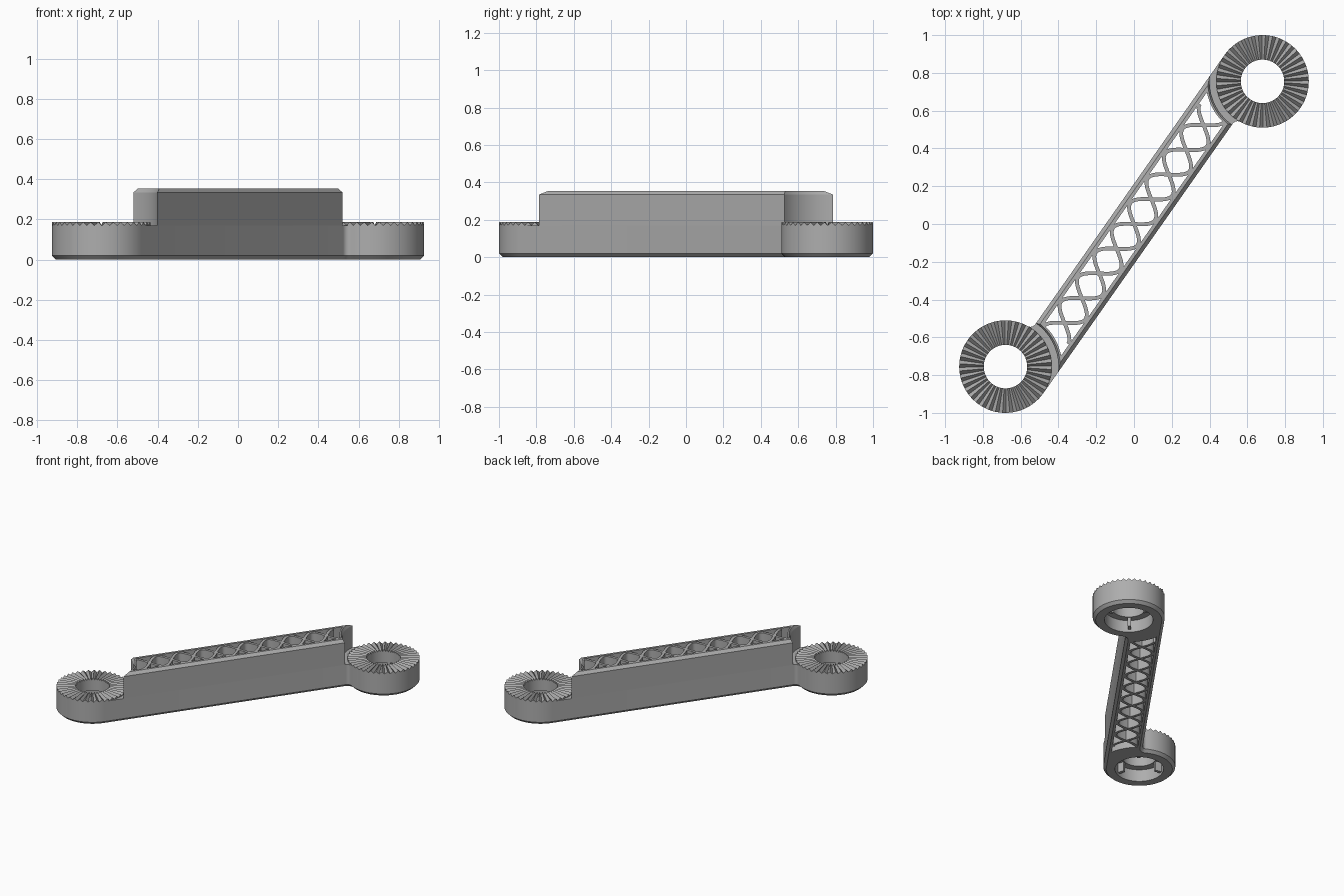
import bpy, bmesh
from math import sin, cos, pi, sqrt, asin, atan2, radians
from mathutils import Matrix, Vector

cube = bpy.data.objects.get("Cube")
if cube:
    bpy.data.objects.remove(cube, do_unlink=True)

W = 0.1225                 # half width of the arm
R = 0.245                  # outer radius of the end rings
BORE, RECESS = 0.115, 0.165
HUB = Vector((1.009, -W))  # ring centre in the arm's own frame
DECK, TOP, BEVEL = 0.17, 0.355, 0.02
TURN = Matrix.Rotation(radians(54.9), 4, 'Z')

grey = bpy.data.materials.new("grey_plastic")
grey.use_nodes = True
colour = (0.42, 0.42, 0.42, 1)
grey.diffuse_color = colour
grey.node_tree.nodes["Principled BSDF"].inputs["Base Color"].default_value = colour


def arc(c, r, a0, a1, n):
    return [Vector((c[0] + r * cos(a0 + (a1 - a0) * i / n),
                    c[1] + r * sin(a0 + (a1 - a0) * i / n))) for i in range(n + 1)]


def both_ends(half):
    return half + [-p for p in half]


def base_outline(inset=0):
    """Ring arc, tangent to one arm side and filleted into the other."""
    w, r, f = W - inset, R - inset, 0.03 + inset
    c = Vector((HUB.x - sqrt((r + f) ** 2 - (HUB.y + w + f) ** 2 if inset else (r + f) ** 2 - f ** 2), -w - f))
    d = c - HUB
    start = atan2(d.y, d.x) % (2 * pi)
    return both_ends(arc(c, f, pi / 2, start - pi, 6) + arc(HUB, r, start, 2.5 * pi, 64)[1:])


def wall_outline(w, r):
    """Arm section whose ends curve concentrically around the rings."""
    return both_ends(arc(HUB, r, pi + asin((w + HUB.y) / r), pi - asin((w - HUB.y) / r), 16))


def ring_points(r, n, c=HUB):
    return [Vector((c[0] + r * cos(2 * pi * i / n), c[1] + r * sin(2 * pi * i / n))) for i in range(n)]


def loft(name, loops, closed=False):
    """Skin a stack of (outline, z) loops; z may be a list of heights."""
    bm = bmesh.new()
    rows = []
    for pts, z in loops:
        zs = z if isinstance(z, list) else [z] * len(pts)
        rows.append([bm.verts.new((p.x, p.y, h)) for p, h in zip(pts, zs)])
    pairs = list(zip(rows, rows[1:])) + ([(rows[-1], rows[0])] if closed else [])
    for a, b in pairs:
        for i in range(len(a)):
            j = (i + 1) % len(a)
            bm.faces.new((a[i], a[j], b[j], b[i]))
    if not closed:
        bm.faces.new(rows[0][::-1])
        bm.faces.new(rows[-1])
    bmesh.ops.recalc_face_normals(bm, faces=bm.faces)
    mesh = bpy.data.meshes.new(name)
    bm.to_mesh(mesh)
    bm.free()
    mesh.materials.append(grey)
    obj = bpy.data.objects.new(name, mesh)
    bpy.context.collection.objects.link(obj)
    return obj


def cut(obj, cutter):
    mod = obj.modifiers.new("cut", 'BOOLEAN')
    mod.operation, mod.solver, mod.object = 'DIFFERENCE', 'EXACT', cutter
    bpy.context.view_layer.objects.active = obj
    bpy.ops.object.modifier_apply(modifier=mod.name)
    bpy.data.objects.remove(cutter, do_unlink=True)


parts = []

# Lower body: arm and both rings in one slab, bevelled underneath
base = loft("lower_body", [(base_outline(BEVEL), 0), (base_outline(), BEVEL), (base_outline(), DECK)])
pocket = wall_outline(0.085, 0.30)
cut(base, loft("pocket_cutter", [(pocket, -0.1), (pocket, 0.3)]))
for c in (HUB, -HUB):
    cut(base, loft("bore_cutter", [(ring_points(BORE, 80, c), -0.1), (ring_points(BORE, 80, c), 0.3)]))
    cut(base, loft("recess_cutter", [(ring_points(RECESS, 80, c), -0.1), (ring_points(RECESS, 80, c), 0.09)]))
parts.append(base)

# Raised wall around the lattice, bevelled on its outer top edge
side = wall_outline(W, 0.28)
parts.append(loft("upper_wall", [(side, DECK), (side, TOP - BEVEL),
                                 (wall_outline(W - BEVEL, 0.28 + BEVEL / 2), TOP),
                                 (pocket, TOP), (pocket, DECK)], closed=True))

# Lattice: two opposed waves crossing nine times
PITCH, AMP, HALF, STEPS = 0.16, 0.08, 0.01, 144
for sign, name in ((1, "lattice_wave_a"), (-1, "lattice_wave_b")):
    left, right = [], []
    for i in range(STEPS + 1):
        u = PITCH * 9 * (i / STEPS - 0.5)
        slope = sign * AMP * pi / PITCH * cos(pi * u / PITCH)
        p = Vector((u, sign * AMP * sin(pi * u / PITCH)))
        n = Vector((-slope, 1)).normalized() * HALF
        left.append(p + n)
        right.append(p - n)
    strip = right + left[::-1]
    parts.append(loft(name, [(strip, 0.004), (strip, TOP - 0.004)]))

# Radial teeth and inner keys on each ring
TEETH = 40
zig = [DECK + 0.017 * (i % 2) for i in range(TEETH * 2)]
for c, end in ((HUB, "back"), (-HUB, "front")):
    outer, inner = ring_points(R, TEETH * 2, c), ring_points(BORE, TEETH * 2, c)
    parts.append(loft(end + "_ring_teeth", [(outer, DECK - 0.004), (outer, zig),
                                            (inner, zig), (inner, DECK - 0.004)], closed=True))
    facing = atan2(-c.y, -c.x)
    for k in range(3):
        a = facing + k * 2 * pi / 3
        d, s = Vector((cos(a), sin(a))), Vector((-sin(a), cos(a))) * 0.011
        box = [c + d * 0.12 - s, c + d * 0.17 - s, c + d * 0.17 + s, c + d * 0.12 + s]
        parts.append(loft(f"{end}_ring_key_{k + 1}", [(box, 0.02), (box, 0.095)]))

# Turn everything to its diagonal pose and smooth the round sides
for obj in parts:
    obj.data.transform(TURN)
    bpy.ops.object.select_all(action='DESELECT')
    obj.select_set(True)
    bpy.context.view_layer.objects.active = obj
    bpy.ops.object.shade_smooth_by_angle(angle=radians(25))
